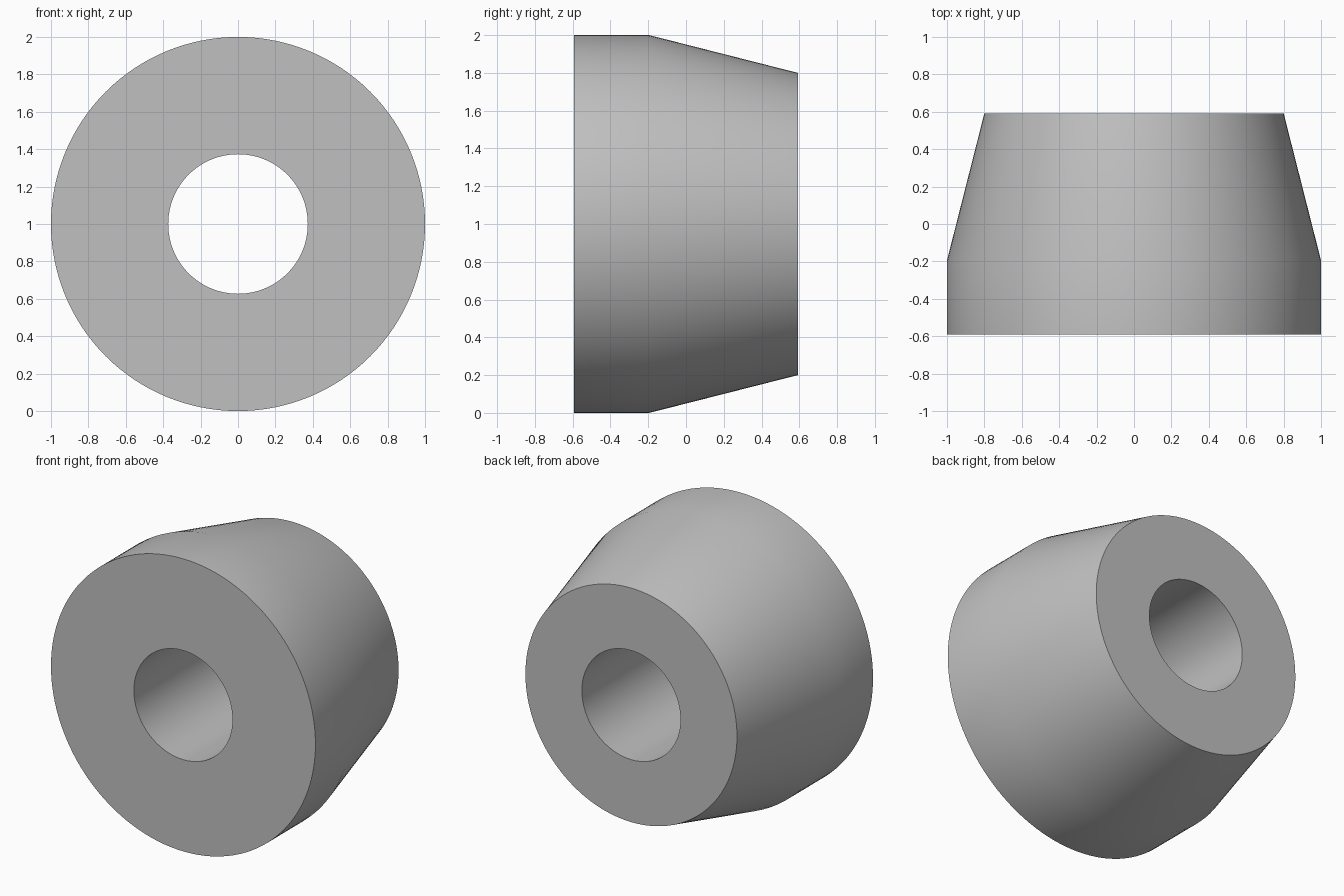
import bpy, bmesh, math
from mathutils import Matrix, Vector

cube = bpy.data.objects.get("Cube")
if cube:
    bpy.data.objects.remove(cube, do_unlink=True)

SEGMENTS = 128
# Closed cross-section as (radius, y): bore, front face, straight rim, taper, back face
PROFILE = [(0.373, -0.592), (1.0, -0.592), (1.0, -0.195), (0.8, 0.592), (0.373, 0.592)]

# Plain grey material
grey = bpy.data.materials.new("plain_grey")
grey.use_nodes = True
colour = (0.53, 0.53, 0.53, 1)
grey.diffuse_color = colour
grey.node_tree.nodes["Principled BSDF"].inputs["Base Color"].default_value = colour

# Revolve the cross-section around the y axis
bm = bmesh.new()
rings = []
for i in range(SEGMENTS):
    turn = Matrix.Rotation(2 * math.pi * i / SEGMENTS, 3, "Y")
    rings.append([bm.verts.new(turn @ Vector((r, y, 0))) for r, y in PROFILE])
for i, ring in enumerate(rings):
    after = rings[(i + 1) % SEGMENTS]
    for j in range(len(PROFILE)):
        k = (j + 1) % len(PROFILE)
        bm.faces.new((ring[j], ring[k], after[k], after[j]))
bmesh.ops.recalc_face_normals(bm, faces=bm.faces)
mesh = bpy.data.meshes.new("tapered_bushing")
bm.to_mesh(mesh)
bm.free()
mesh.materials.append(grey)

# Tapered bushing, resting on the ground
bushing = bpy.data.objects.new("tapered_bushing", mesh)
bushing.location.z = 1
bpy.context.collection.objects.link(bushing)
bpy.ops.object.select_all(action="DESELECT")
bushing.select_set(True)
bpy.context.view_layer.objects.active = bushing
bpy.ops.object.shade_smooth_by_angle(angle=math.radians(30))
